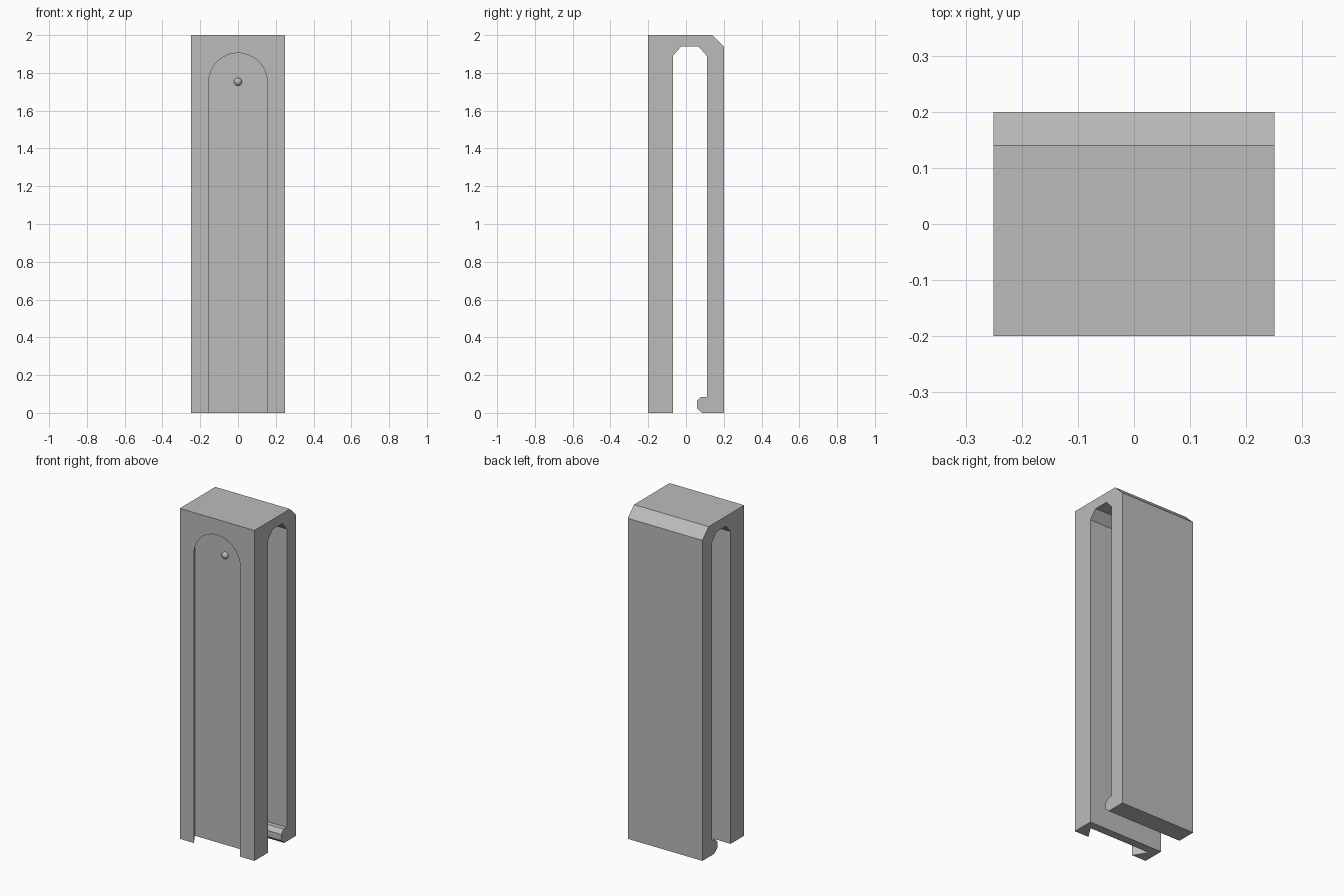
import bpy, bmesh, math
from mathutils import Vector

cube = bpy.data.objects.get("Cube")
if cube:
    bpy.data.objects.remove(cube, do_unlink=True)

grey = bpy.data.materials.new("plain grey")
grey.use_nodes = True
colour = (0.5, 0.5, 0.5, 1)
grey.diffuse_color = colour
grey.node_tree.nodes["Principled BSDF"].inputs["Base Color"].default_value = colour


def loft(name, start, end):
    """Closed solid between two matching outlines."""
    bm = bmesh.new()
    a = [bm.verts.new(p) for p in start]
    b = [bm.verts.new(p) for p in end]
    bm.faces.new(a)
    bm.faces.new(b)
    for i in range(len(a)):
        j = (i + 1) % len(a)
        bm.faces.new((a[i], a[j], b[j], b[i]))
    bmesh.ops.recalc_face_normals(bm, faces=bm.faces)
    mesh = bpy.data.meshes.new(name)
    bm.to_mesh(mesh)
    bm.free()
    mesh.materials.append(grey)
    obj = bpy.data.objects.new(name, mesh)
    bpy.context.collection.objects.link(obj)
    return obj


# Clip body: side profile (y, z) with a hooked rear leg
profile = [(-0.2, 0), (-0.2, 2), (0.14, 2), (0.2, 1.94), (0.2, 0),
           (0.085, 0), (0.057, 0.025), (0.057, 0.062), (0.08, 0.085), (0.11, 0.085),
           (0.11, 1.89), (0.066, 1.94), (-0.025, 1.94), (-0.07, 1.89), (-0.07, 0)]
half_width = 0.25
body = loft("clip_body", [(-half_width, y, z) for y, z in profile],
            [(half_width, y, z) for y, z in profile])

# Arched dovetail groove, wider at its floor than at its mouth
front, depth, flare, radius, spring = -0.2, 0.08, 0.05, 0.155, 1.75


def arch(d):
    r = radius + flare * d / depth
    pts = [(r, front + d, -0.1)]
    for i in range(33):
        t = math.pi * i / 32
        pts.append((r * math.cos(t), front + d, spring + r * math.sin(t)))
    return pts + [(-r, front + d, -0.1)]


cutter = loft("groove_cutter", arch(-0.02), arch(depth))
cutter.hide_render = True
cut = body.modifiers.new("groove", 'BOOLEAN')
cut.operation = 'DIFFERENCE'
cut.solver = 'EXACT'
cut.object = cutter
bpy.context.view_layer.objects.active = body
bpy.ops.object.modifier_apply(modifier=cut.name)
bpy.data.objects.remove(cutter, do_unlink=True)

# Round locking bump on the groove floor
bpy.ops.mesh.primitive_uv_sphere_add(segments=24, ring_count=12, radius=0.021,
                                     location=(0, front + depth, spring + 0.003))
bump = bpy.context.object
bump.name = "locking_bump"
bump.data.materials.append(grey)

# Smooth the rounded surfaces, keep the corners sharp
for obj in (body, bump):
    bpy.ops.object.select_all(action='DESELECT')
    obj.select_set(True)
    bpy.context.view_layer.objects.active = obj
    bpy.ops.object.shade_smooth_by_angle(angle=math.radians(25))
